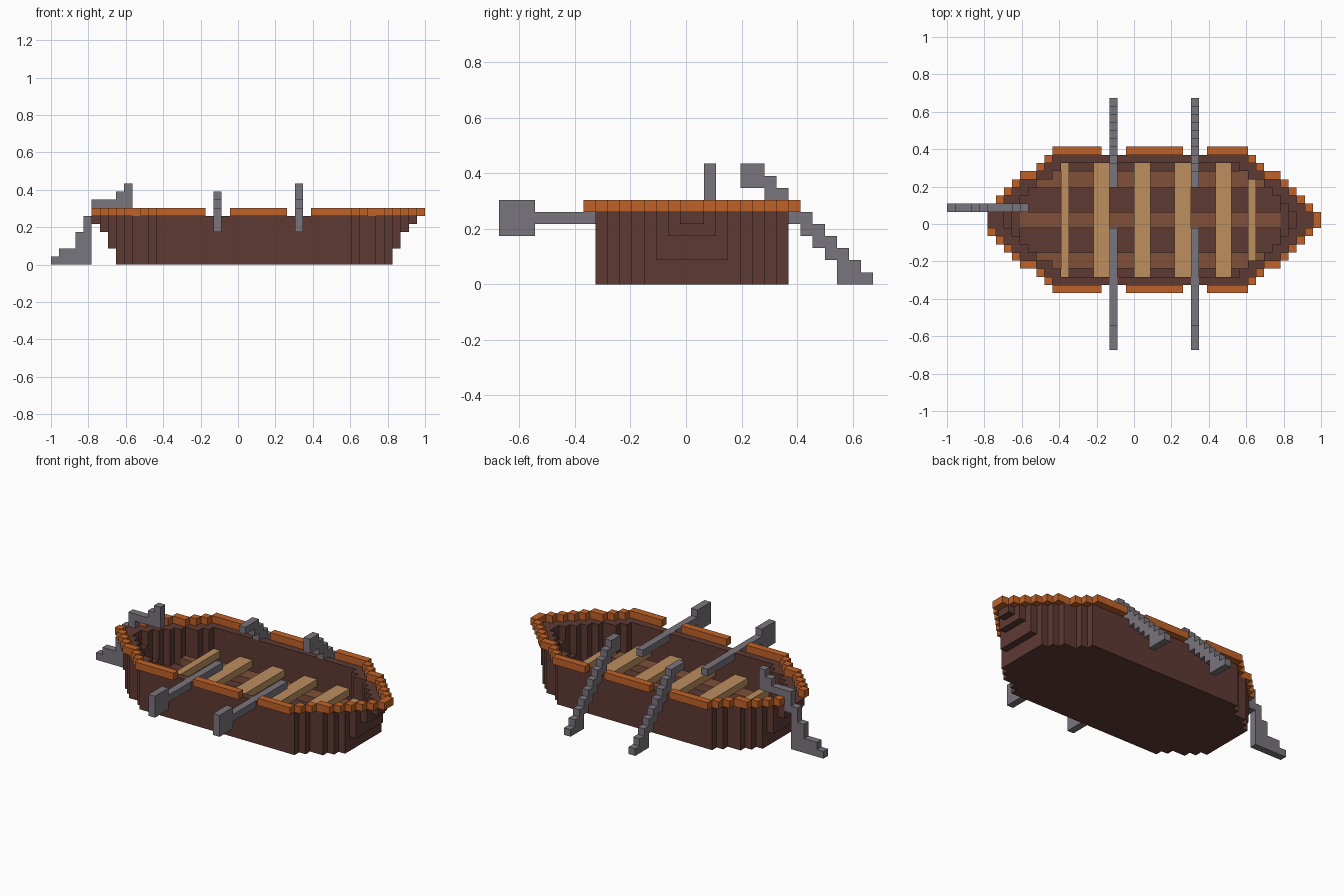
import bpy
import bmesh
from mathutils import Vector

cube = bpy.data.objects.get("Cube")
if cube:
    bpy.data.objects.remove(cube, do_unlink=True)

U = 1 / 23                                   # edge of one block
ORIGIN = Vector((-1, -15.5 * U, 0))
TAPER = [0, 1, 2, 3, 4, 5, 5, 6, 7, 8]       # half widths from a tip inward
INSET = [3, 3, 2, 2, 1, 0]                   # how far the tips draw in per layer


def material(name, rgb):
    def lin(c):
        c /= 255
        return c / 12.92 if c < 0.04 else ((c + 0.055) / 1.055) ** 2.4
    col = [lin(c) for c in rgb] + [1]
    m = bpy.data.materials.new(name)
    m.use_nodes = True
    m.diffuse_color = col
    m.node_tree.nodes["Principled BSDF"].inputs["Base Color"].default_value = col
    return m


DARK = material("dark_brown", (94, 58, 52))
MID = material("mid_brown", (128, 80, 58))
TAN = material("tan_wood", (188, 143, 95))
ORANGE = material("orange_wood", (192, 98, 40))
GREY = material("grey", (122, 117, 125))

DIRS = [Vector(d) for d in ((1, 0, 0), (-1, 0, 0), (0, 1, 0),
                            (0, -1, 0), (0, 0, 1), (0, 0, -1))]


def blocks(name, cells, mat):
    """Outer skin of a set of grid cells as one mesh."""
    cells = set(cells)
    bm = bmesh.new()
    for c in cells:
        mid = Vector(c) + Vector((0.5, 0.5, 0.5))
        for n in DIRS:
            if tuple(int(v) for v in Vector(c) + n) in cells:
                continue
            a = Vector((n.y, n.z, n.x)) / 2
            b = n.cross(a)
            ring = (a + b, b - a, -a - b, a - b)
            bm.faces.new([bm.verts.new(ORIGIN + (mid + n / 2 + r) * U) for r in ring])
    bmesh.ops.remove_doubles(bm, verts=bm.verts[:], dist=U / 100)
    me = bpy.data.meshes.new(name)
    bm.to_mesh(me)
    bm.free()
    me.materials.append(mat)
    ob = bpy.data.objects.new(name, me)
    bpy.context.collection.objects.link(ob)
    return ob


def half(i, first=5, last=44, widest=8):
    t = min(i - first, last - i, widest)
    return TAPER[t] if t >= 0 else -1


def in_hull(i, j, k):
    d = j - 16 if j > 15 else 15 - j
    return 5 + INSET[k] <= i <= 44 - INSET[k] and d <= half(i)


def is_inside(i, j, k):
    return all(in_hull(i + a, j + b, k) for a in (-1, 0, 1) for b in (-1, 0, 1))


def box(i0, i1, j0, j1, k0, k1):
    return {(i, j, k) for i in range(i0, i1 + 1)
            for j in range(j0, j1 + 1) for k in range(k0, k1 + 1)}


# Oars: level ones on the front side, stepped ones on the back side
oars = {}
for side, i, top in (("right", 20, 8), ("left", 30, 9)):
    oars["front_oar_" + side] = box(i, i, 0, 2, 4, 6) | box(i, i, 3, 14, 5, 5)
    steps = set()
    for j in range(21, 31):
        low = 0 if j >= 28 else 29 - j
        steps |= box(i, i, j, j, low, min(30 - j, top))
    oars["back_oar_" + side] = steps | box(i, i, 20, 20, 8, top)

# Steering oar at the stern
rudder = box(5, 7, 17, 17, 7, 7) | box(5, 5, 17, 17, 5, 6)
for i, low, top in ((0, 0, 0), (1, 0, 1), (2, 0, 1), (3, 0, 3), (4, 0, 5),
                    (8, 7, 8), (9, 7, 9)):
    rudder |= box(i, i, 17, 17, low, top)
oars["steering_oar"] = rudder
taken = set().union(*oars.values())
for name, cells in oars.items():
    blocks(name, cells, GREY)

# Hull: solid bottom layer and thin walls that flare at both tips
hull = {c for c in box(5, 44, 8, 23, 0, 5)
        if in_hull(*c) and (c[2] == 0 or not is_inside(*c))}
blocks("hull", hull - taken, DARK)

# Rim: one block outside the hull, with gaps for the oars
rim = set()
for i in range(5, 46):
    d = half(i, 4, 45, 9)
    if d == 8 and (19 <= i <= 21 or 29 <= i <= 31):
        continue
    rim |= {(i, 16 + d, 6), (i, 15 - d, 6)}
blocks("rim", rim - taken, ORANGE)

# Lengthwise floor boards
for name, j in (("right", 10), ("middle", 15), ("left", 20)):
    board = {c for c in box(5, 44, j, j + 1, 1, 1) if is_inside(*c)}
    blocks("floor_board_" + name, board, MID)

# Benches across the boat
for n, (i0, i1) in enumerate(((14, 14), (18, 19), (23, 24), (28, 29), (33, 34), (37, 37))):
    bench = {c for c in box(i0, i1, 8, 23, 2, 2) if is_inside(*c)}
    blocks("bench_%d" % (n + 1), bench, TAN)
